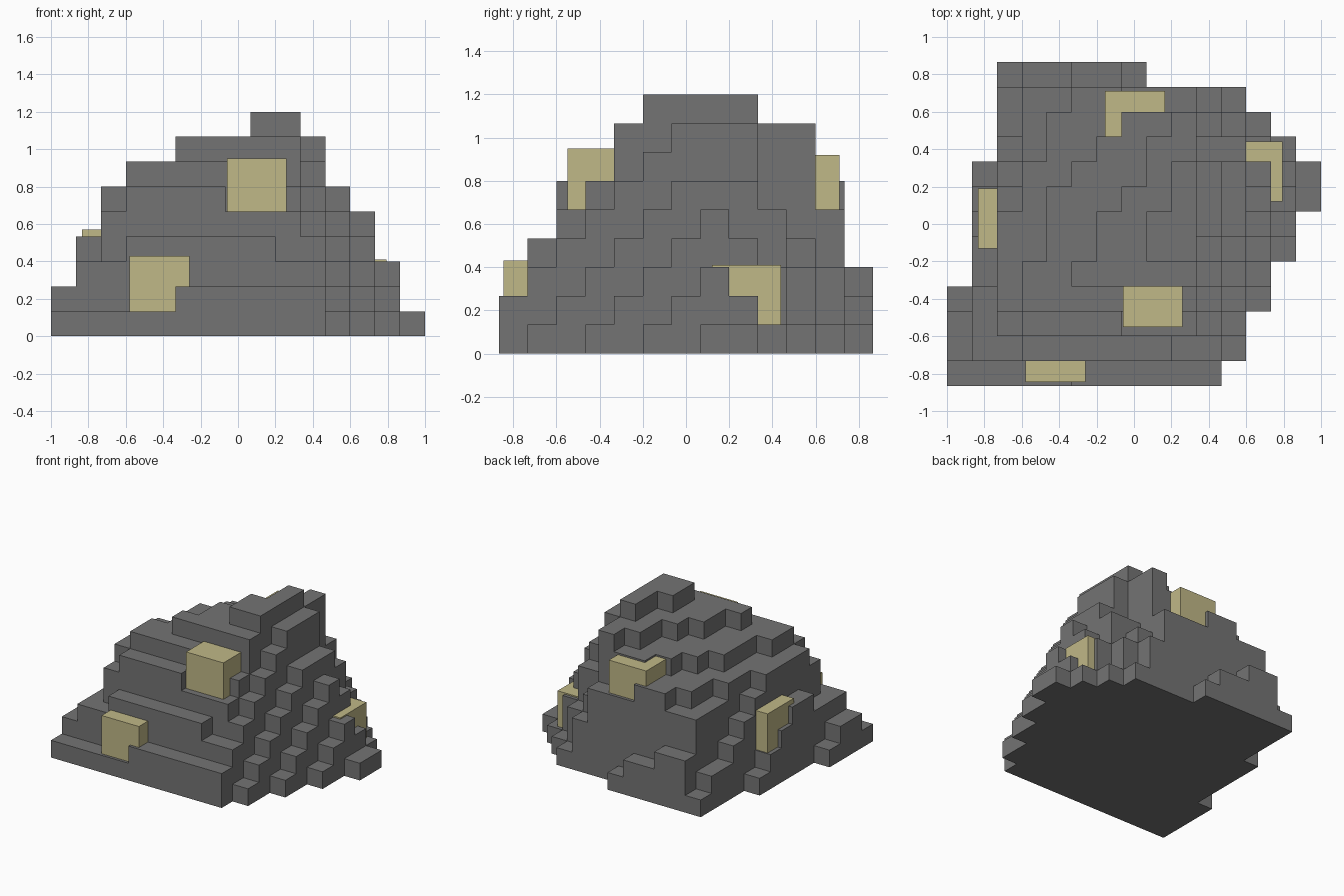
import bpy, bmesh

if "Cube" in bpy.data.objects:
    bpy.data.objects.remove(bpy.data.objects["Cube"])

V = 2 / 15            # edge length of one block
NX, NY = 15, 13       # blocks in x and y


def material(name, rgb):
    m = bpy.data.materials.new(name)
    m.diffuse_color = (*rgb, 1)
    m.use_nodes = True
    m.node_tree.nodes["Principled BSDF"].inputs["Base Color"].default_value = m.diffuse_color
    return m


stone = material("stone", (0.174, 0.174, 0.174))
ore = material("ore", (0.53, 0.48, 0.245))

# caps on the number of blocks, seen from the front (per column) and from the side (per row)
COL_CAP = [2, 4, 6, 7, 7, 8, 8, 8, 9, 9, 8, 6, 5, 3, 1]
ROW_CAP = [2, 4, 6, 7, 8, 9, 9, 9, 9, 8, 8, 6, 3]
# steep left flank, front to back
LEFT = [[1, 2, 2, 1] + [0] * 9,
        [1, 3, 3, 3, 4, 4, 3, 2, 1, 0, 0, 0, 0],
        [1, 3, 5, 6, 6, 6, 6, 5, 4, 3, 2, 2, 1]]
# terraces sinking to the back left: level -> first column, last row of each column
TERRACE = {9: (8, [6, 8]),
           8: (5, [4, 6, 7, 9, 10]),
           7: (3, [4, 7, 8, 9, 10, 10, 10]),
           6: (3, [8, 10, 11, 11, 10, 10, 10])}
# ledges: row, first column, last column, height
LEDGES = [(0, 0, 4, 1), (1, 9, 9, 3), (2, 7, 9, 5), (3, 9, 9, 6),
          (8, 14, 14, 1), (9, 10, 10, 5), (10, 10, 10, 4), (10, 11, 11, 3), (10, 12, 12, 1),
          (11, 10, 10, 3), (11, 11, 11, 1), (11, 12, 14, 0), (11, 3, 4, 5), (11, 7, 9, 5),
          (12, 3, 4, 3), (12, 5, 6, 2), (12, 7, 7, 1), (12, 8, 14, 0)]


def height(i, j):
    if not (0 <= i < NX and 0 <= j < NY):
        return 0
    if i < 3:
        return LEFT[i][j]
    for row, a, b, h in LEDGES:
        if j == row and a <= i <= b:
            return h
    h = min(COL_CAP[i], ROW_CAP[j])
    if i < 10:
        for level, (first, last) in TERRACE.items():
            if h >= level and (i < first or j > last[i - first]):
                h = level - 1
        return h
    # two steep planes meeting on the right
    return max(0, min(h, j + 22 - 2 * i, 36 - j - 2 * i))


# stepped rock: tops, undersides and the exposed sides between columns
bm = bmesh.new()


def quad(*pts):
    bm.faces.new([bm.verts.new((-1 + x * V, (y - NY / 2) * V, z * V)) for x, y, z in pts])


for i in range(NX):
    for j in range(NY):
        h = height(i, j)
        if not h:
            continue
        c = [(i, j), (i + 1, j), (i + 1, j + 1), (i, j + 1)]
        quad(*[(x, y, h) for x, y in c])
        quad(*[(x, y, 0) for x, y in reversed(c)])
        for s, (di, dj) in enumerate([(0, -1), (1, 0), (0, 1), (-1, 0)]):
            a, b = c[s], c[(s + 1) % 4]
            for k in range(height(i + di, j + dj), h):
                quad((*a, k), (*b, k), (*b, k + 1), (*a, k + 1))
bmesh.ops.remove_doubles(bm, verts=bm.verts, dist=0.001)
mesh = bpy.data.meshes.new("stepped_rock")
bm.to_mesh(mesh)
bm.free()
mesh.materials.append(stone)
rock = bpy.data.objects.new("stepped_rock", mesh)
bpy.context.collection.objects.link(rock)

# ore cubes half sunk into the rock
for name, loc in {"front_low_ore": (-0.42, -0.685, 0.27),
                  "front_high_ore": (0.10, -0.39, 0.79),
                  "back_ore": (0.005, 0.55, 0.76),
                  "right_ore": (0.635, 0.28, 0.25),
                  "left_ore": (-0.675, 0.03, 0.41)}.items():
    bpy.ops.mesh.primitive_cube_add(size=0.32, location=loc)
    cube = bpy.context.object
    cube.name = name
    cube.data.materials.append(ore)
